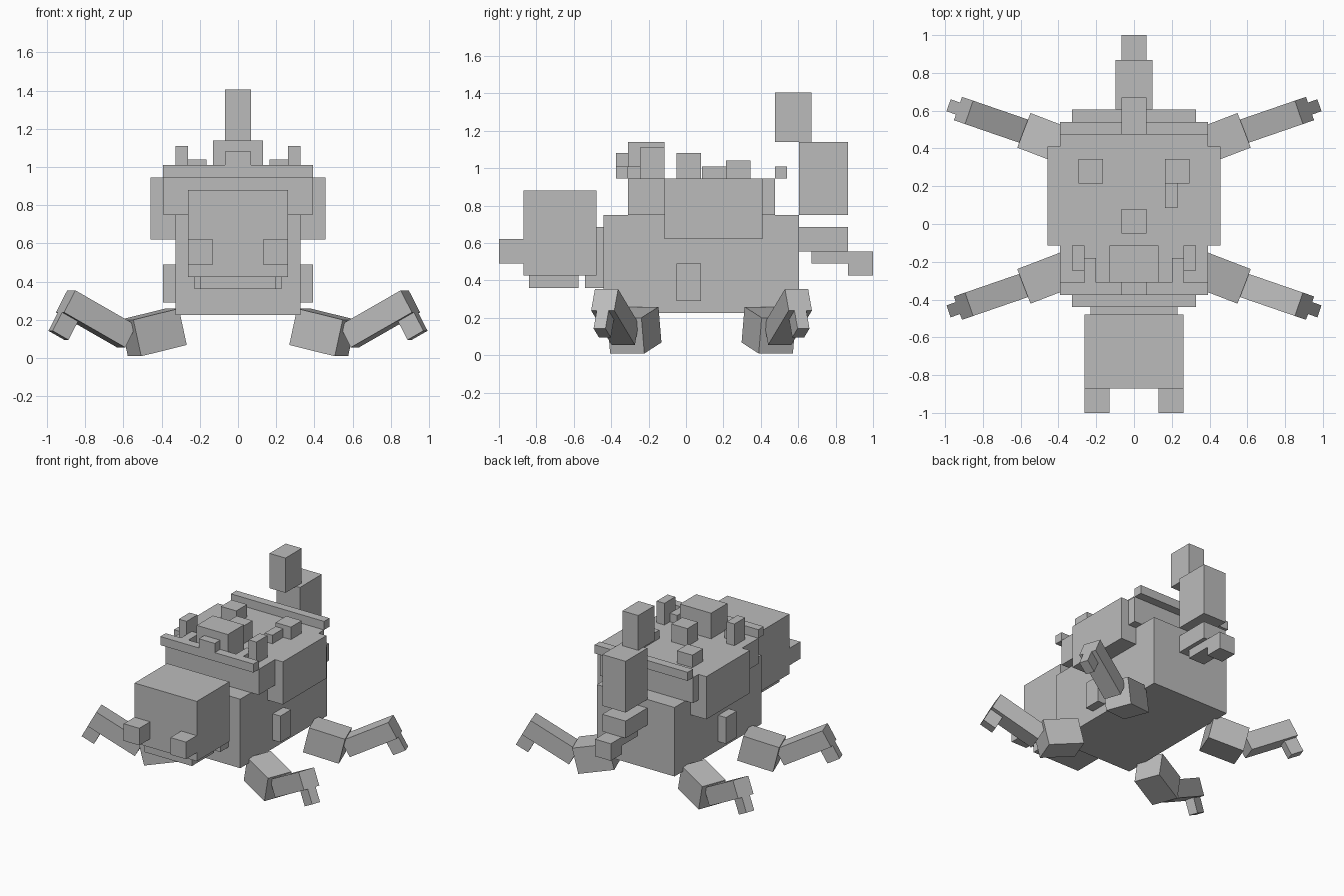
import bpy
import bmesh
from math import radians
from mathutils import Matrix, Vector

default_cube = bpy.data.objects.get("Cube")
if default_cube:
    bpy.data.objects.remove(default_cube, do_unlink=True)

# One plain material for the whole model
grey = bpy.data.materials.new("plain_grey")
grey.use_nodes = True
colour = (0.5, 0.5, 0.5, 1)
grey.diffuse_color = colour
grey.node_tree.nodes["Principled BSDF"].inputs["Base Color"].default_value = colour


def add_block(name, matrix):
    """Make a unit cube placed and sized by the given matrix."""
    mesh = bpy.data.meshes.new(name)
    bm = bmesh.new()
    bmesh.ops.create_cube(bm, size=1)
    bmesh.ops.transform(bm, matrix=matrix, verts=bm.verts)
    bmesh.ops.recalc_face_normals(bm, faces=bm.faces)
    bm.to_mesh(mesh)
    bm.free()
    mesh.materials.append(grey)
    block = bpy.data.objects.new(name, mesh)
    bpy.context.scene.collection.objects.link(block)
    return block


def box(name, x, y, z):
    """Upright box from its ranges along each axis."""
    low, high = Vector((x[0], y[0], z[0])), Vector((x[1], y[1], z[1]))
    size = high - low
    return add_block(name, Matrix.Translation((low + high) / 2) @ Matrix.Diagonal((*size, 1)))


def centred(name, half_width, y, z):
    return box(name, (-half_width, half_width), y, z)


def pair(name, x, y, z):
    box("left_" + name, x, y, z)
    box("right_" + name, (-x[1], -x[0]), y, z)


# Body and the raised shell
SHELL_TOP = 0.945
LEDGE = 1.01
centred("body", 0.327, (-0.44, 0.605), (0.225, 0.75))
centred("shell", 0.392, (-0.31, 0.475), (0.75, SHELL_TOP))
centred("shell_sides", 0.458, (-0.115, 0.41), (0.62, SHELL_TOP))
centred("front_rim", 0.392, (-0.375, -0.31), (SHELL_TOP, LEDGE))
centred("back_rim", 0.392, (0.475, 0.54), (SHELL_TOP, LEDGE))
pair("flank_knob", (0.327, 0.392), (-0.05, 0.08), (0.29, 0.49))

# Head, neck and jaw
centred("neck", 0.229, (-0.54, -0.44), (0.36, 0.685))
centred("head", 0.262, (-0.87, -0.478), (0.425, 0.88))
centred("jaw", 0.2, (-0.84, -0.575), (0.36, 0.425))
pair("snout_knob", (0.131, 0.262), (-1, -0.87), (0.49, 0.62))

# Lumps growing on the shell
centred("front_spike", 0.067, (-0.375, -0.31), (SHELL_TOP, 1.08))
centred("large_lump", 0.131, (-0.31, -0.115), (SHELL_TOP, 1.14))
pair("tall_spike", (0.262, 0.327), (-0.245, -0.115), (SHELL_TOP, 1.11))
pair("low_spike", (0.2, 0.262), (-0.31, -0.18), (SHELL_TOP, LEDGE))
centred("middle_lump", 0.067, (-0.05, 0.08), (SHELL_TOP, 1.08))
pair("back_lump", (0.165, 0.295), (0.215, 0.345), (SHELL_TOP, 1.04))
box("back_lump_step", (0.165, 0.23), (0.085, 0.215), (SHELL_TOP, LEDGE))

# Two tails, one upright and one short
centred("upper_tail", 0.098, (0.605, 0.867), (0.75, 1.14))
centred("upper_tail_tip", 0.067, (0.475, 0.67), (1.14, 1.405))
centred("lower_tail", 0.098, (0.605, 0.867), (0.555, 0.685))
centred("lower_tail_step", 0.067, (0.67, 0.867), (0.49, 0.555))
centred("lower_tail_tip", 0.067, (0.867, 1), (0.425, 0.555))


def limb(name, tip, yaw, pitch, size, drop, mirror):
    """Slanted box hanging by the middle of its outer top edge."""
    turn = Matrix.Rotation(radians(yaw), 4, "Z") @ Matrix.Rotation(radians(pitch), 4, "Y")
    offset = Matrix.Translation((-size[0] / 2, 0, -size[2] / 2 - drop))
    add_block(name, mirror @ Matrix.Translation(tip) @ turn @ offset
              @ Matrix.Diagonal((*size, 1)))


# Four splayed legs, mirrored about the middle of the body
MIDDLE = Matrix.Translation((0, 0.083, 0))
KNEE = (0.583, -0.33, 0.2)
ANKLE = (0.873, -0.425, 0.354)
for side, sx in (("left", 1), ("right", -1)):
    for end, sy in (("front", 1), ("back", -1)):
        flip = MIDDLE @ Matrix.Diagonal((sx, sy, 1, 1)) @ MIDDLE.inverted()
        prefix = side + "_" + end
        limb(prefix + "_thigh", KNEE, -21, 13, (0.262, 0.196, 0.196), 0, flip)
        limb(prefix + "_shin", ANKLE, -19, -28.5, (0.385, 0.131, 0.131), 0, flip)
        limb(prefix + "_foot", ANKLE, -19, -28.5, (0.1, 0.067, 0.11), 0.131, flip)
